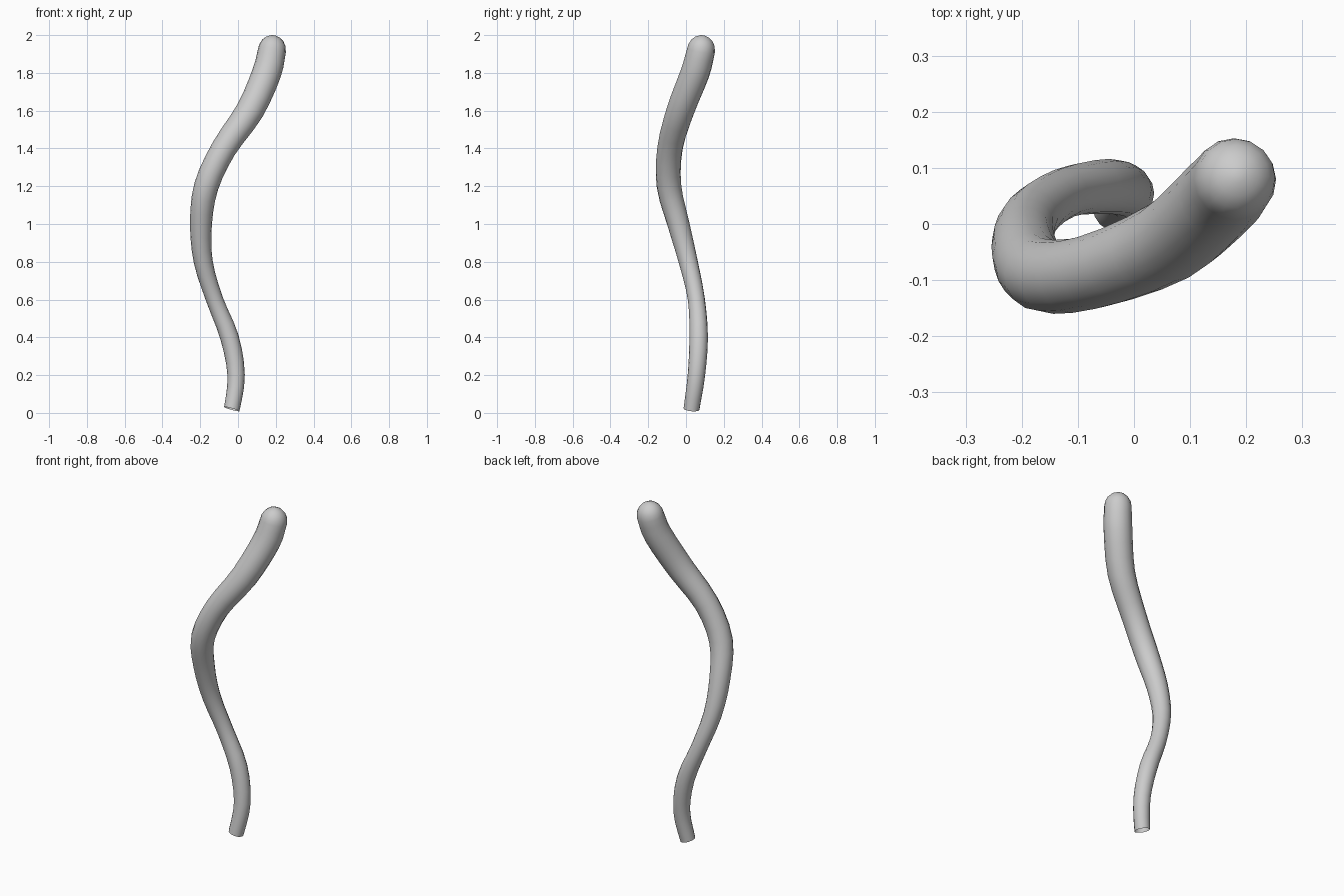
import bpy, bmesh, math
from mathutils import Vector

if "Cube" in bpy.data.objects:
    bpy.data.objects.remove(bpy.data.objects["Cube"])

SIDES, STEPS = 16, 3

# Centre line of the tentacle: x, y, z, radius
PATH = [(-.033, .029, .020, .042), (-.010, .055, .20, .046), (-.045, .067, .40, .049),
        (-.124, .055, .60, .045), (-.184, .012, .80, .050), (-.196, -.040, 1.0, .058),
        (-.168, -.090, 1.2, .065), (-.075, -.085, 1.4, .067), (.063, -.030, 1.6, .074),
        (.152, .048, 1.8, .077), (.180, .080, 1.92, .074)]


def smooth_path(points):
    """Catmull-Rom interpolation of position and radius."""
    p = [Vector(q) for q in points]
    p = [2 * p[0] - p[1] + Vector((-.02, 0, 0, 0))] + p + [2 * p[-1] - p[-2]]
    out = []
    for a, b, c, d in zip(p, p[1:], p[2:], p[3:]):
        for i in range(STEPS):
            t = i / STEPS
            out.append(.5 * (2 * b + (c - a) * t + (2 * a - 5 * b + 4 * c - d) * t * t
                             + (3 * b - a - 3 * c + d) * t ** 3))
    return out + [p[-2]]


samples = smooth_path(PATH)
centres = [s.to_3d() for s in samples]
radii = [s.w for s in samples]

# Rounded tip
end, r_end = centres[-1], radii[-1]
tip_dir = Vector((.08, .09, 1)).normalized()
for k in range(1, 5):
    a = math.radians(k * 20)
    centres.append(end + tip_dir * r_end * 1.08 * math.sin(a))
    radii.append(r_end * math.cos(a))
tip = end + tip_dir * r_end * 1.08

# Sweep rings along the centre line
bm = bmesh.new()
rings = []
for i, (c, r) in enumerate(zip(centres, radii)):
    tangent = (centres[min(i + 1, len(centres) - 1)] - centres[max(i - 1, 0)]).normalized()
    if i == 0:
        tangent = Vector((.28, .10, 1)).normalized()
    u = Vector((0, 1, 0)).cross(tangent).normalized()
    v = tangent.cross(u)
    rings.append([bm.verts.new(c + r * (math.cos(w) * u + math.sin(w) * v))
                  for w in (2 * math.pi * j / SIDES for j in range(SIDES))])
for lo, hi in zip(rings, rings[1:]):
    for j in range(SIDES):
        k = (j + 1) % SIDES
        bm.faces.new((lo[j], lo[k], hi[k], hi[j]))

# Close the tip, leave the base open
top = bm.verts.new(tip)
for j in range(SIDES):
    bm.faces.new((rings[-1][j], rings[-1][(j + 1) % SIDES], top))
for f in bm.faces:
    f.smooth = True

mesh = bpy.data.meshes.new("tentacle")
bm.to_mesh(mesh)
bm.free()
bpy.context.collection.objects.link(bpy.data.objects.new("tentacle", mesh))
